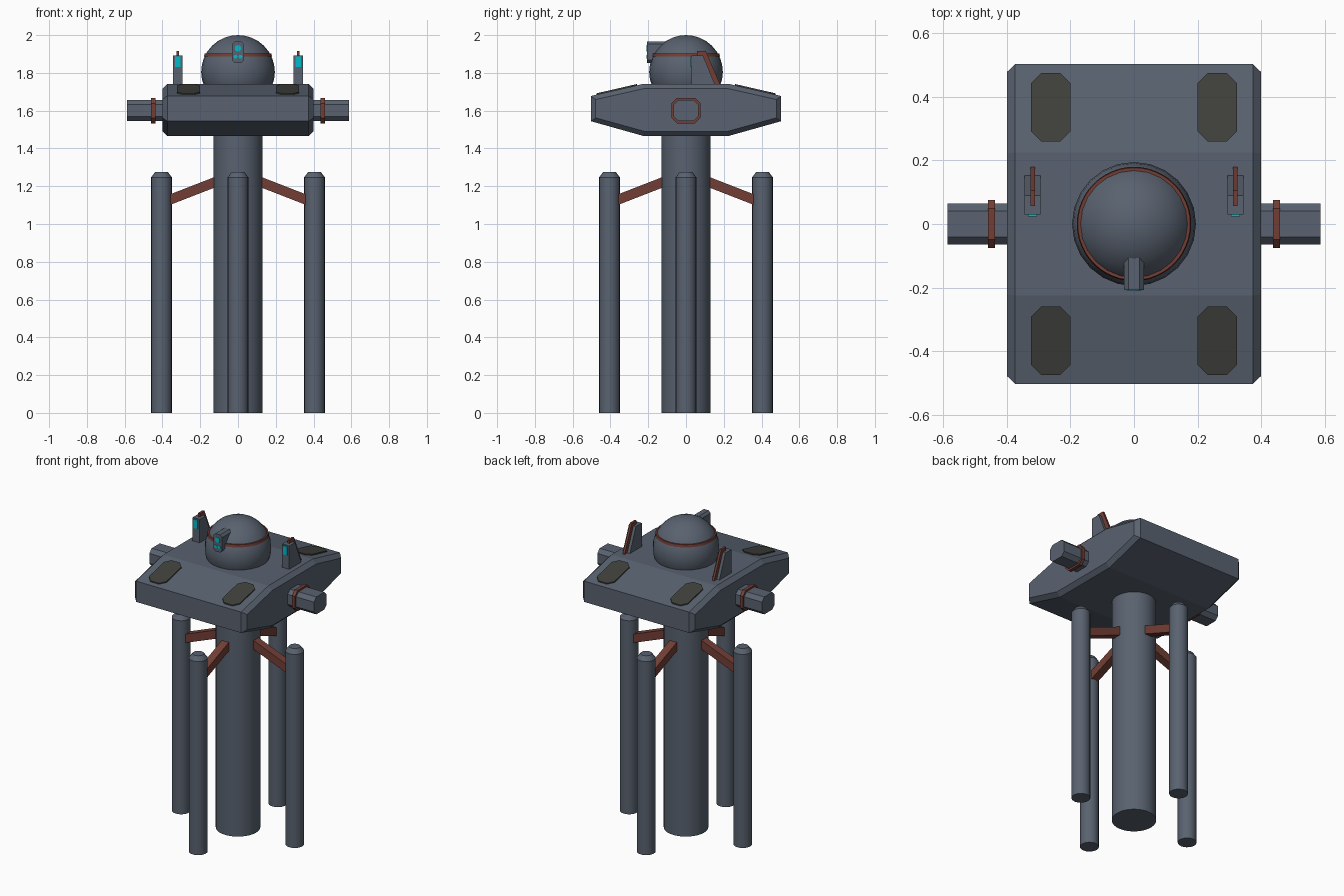
import bpy, bmesh, math
from mathutils import Vector, Matrix

if "Cube" in bpy.data.objects:
    bpy.data.objects.remove(bpy.data.objects["Cube"])


def material(name, rgb):
    m = bpy.data.materials.new(name)
    m.diffuse_color = (*rgb, 1)
    m.use_nodes = True
    m.node_tree.nodes["Principled BSDF"].inputs["Base Color"].default_value = m.diffuse_color
    return m


STEEL = material("steel", (0.10, 0.122, 0.16))
RUST = material("rust", (0.17, 0.048, 0.036))
PAD = material("dark_pad", (0.05, 0.05, 0.045))
GLOW = material("cyan_glow", (0.0, 0.5, 0.6))


def finish(bm, name, mat, smooth=False):
    bmesh.ops.recalc_face_normals(bm, faces=bm.faces)
    me = bpy.data.meshes.new(name)
    bm.to_mesh(me)
    bm.free()
    me.materials.append(mat)
    ob = bpy.data.objects.new(name, me)
    bpy.context.collection.objects.link(ob)
    if smooth:
        bpy.ops.object.select_all(action='DESELECT')
        bpy.context.view_layer.objects.active = ob
        ob.select_set(True)
        bpy.ops.object.shade_smooth_by_angle(angle=math.radians(30))
    return ob


def loft(name, rings, mat, smooth=False):
    """Skin a list of equal-length 3D rings and cap both ends."""
    bm = bmesh.new()
    vs = [[bm.verts.new(p) for p in r] for r in rings]
    n = len(vs[0])
    for a, b in zip(vs, vs[1:]):
        for i in range(n):
            j = (i + 1) % n
            bm.faces.new((a[i], a[j], b[j], b[i]))
    bm.faces.new(vs[0])
    bm.faces.new(vs[-1])
    return finish(bm, name, mat, smooth)


def circle(r, z, n, cx=0, cy=0):
    return [(cx + r * math.cos(math.tau * i / n), cy + r * math.sin(math.tau * i / n), z)
            for i in range(n)]


def octagon(a, b, c):
    """Rectangle of half sizes a, b with corners cut by c."""
    return [(a, c - b), (a, b - c), (a - c, b), (c - a, b),
            (-a, b - c), (-a, c - b), (c - a, -b), (a - c, -b)]


# Central column
loft("central_column", [circle(0.13, 0, 32), circle(0.13, 1.55, 32)], STEEL, True)

# Four outer legs and their sloping struts
for k, side in enumerate(("right", "back", "left", "front")):
    rot = Matrix.Rotation(k * math.pi / 2, 4, 'Z')
    c = rot @ Vector((0.405, 0, 0))
    loft(side + "_leg", [circle(r, z, 20, c.x, c.y)
                         for r, z in ((0.055, 0), (0.055, 1.247), (0.034, 1.275))], STEEL, True)
    rings = [[rot @ Vector((x, y, z + dz)) for y, dz in
              ((-0.025, -0.028), (0.025, -0.028), (0.025, 0.028), (-0.025, 0.028))]
             for x, z in ((0.10, 1.23), (0.375, 1.123))]
    loft(side + "_strut", rings, RUST)

# Hull: hexagonal-type side profile with chamfered sides
full = [(-0.503, 1.544), (-0.225, 1.466), (0.225, 1.466), (0.503, 1.544),
        (0.503, 1.678), (0.225, 1.742), (-0.225, 1.742), (-0.503, 1.678)]
inner = [(-0.478, 1.562), (-0.222, 1.491), (0.222, 1.491), (0.478, 1.562),
         (0.478, 1.659), (0.222, 1.717), (-0.222, 1.717), (-0.478, 1.659)]
loft("hull", [[(x, y, z) for y, z in p] for x, p in
              ((-0.4, inner), (-0.374, full), (0.374, full), (0.4, inner))], STEEL)

# Dome head
bm = bmesh.new()
bmesh.ops.create_uvsphere(bm, u_segments=24, v_segments=16, radius=0.195,
                          matrix=Matrix.Translation((0, 0, 1.805)))
finish(bm, "dome_head", STEEL, True)
band = [circle(r, z, 48) for r, z in
        ((0.165, 1.886), (0.180, 1.886), (0.177, 1.902), (0.165, 1.902))]
loft("dome_band", band, RUST, True)

# Eye housing and its three lenses
loft("eye_housing", [[(x, y, 1.91 + z) for x, z in octagon(0.031, 0.057, 0.014)]
                     for y in (-0.207, -0.10)], STEEL)
for name, x, z, r in (("main_lens", 0, 1.93, 0.017), ("left_lens", -0.013, 1.886, 0.010),
                      ("right_lens", 0.013, 1.886, 0.010)):
    loft(name, [[(x + px, y, z + py) for px, py, _ in circle(r, 0, 16)]
                for y in (-0.210, -0.19)], GLOW)

for side, s in (("left", -1), ("right", 1)):
    # Side pods with rust collars
    loft(side + "_pod", [[(s * x, y, 1.6 + z) for y, z in octagon(0.065, 0.056, 0.024)]
                         for x in (0.36, 0.587)], STEEL)
    loft(side + "_pod_collar", [[(s * x, y, 1.6 + z) for y, z in octagon(0.076, 0.067, 0.028)]
                                for x in (0.438, 0.46)], RUST)
    # Antenna block, rear fin and front light
    cx = s * 0.319
    block = [(0.03, 1.72), (0.155, 1.72), (0.152, 1.742), (0.09, 1.893), (0.03, 1.893)]
    fin = [(0.145, 1.72), (0.18, 1.72), (0.18, 1.742), (0.105, 1.915), (0.057, 1.915), (0.057, 1.88),
           (0.08, 1.88)]
    loft(side + "_antenna", [[(cx + w, y, z) for y, z in block] for w in (-0.025, 0.025)], STEEL)
    loft(side + "_antenna_fin", [[(cx + w, y, z) for y, z in fin] for w in (-0.007, 0.007)], RUST)
    light = [(0.024, 1.83), (0.04, 1.83), (0.04, 1.886), (0.024, 1.886)]
    loft(side + "_antenna_light", [[(cx + w, y, z) for y, z in light] for w in (-0.014, 0.014)], GLOW)
    # Dark pads on the sloping decks
    for end, t in (("front", -1), ("back", 1)):
        def deck(y, lift):
            return 1.742 - (y - 0.225) * 0.064 / 0.278 + lift
        loft(f"{end}_{side}_pad",
             [[(s * (0.262 + x), t * (0.367 + y), deck(0.367 + y, h))
               for x, y in octagon(0.062, 0.108, 0.032)] for h in (-0.012, 0.007)], PAD)
